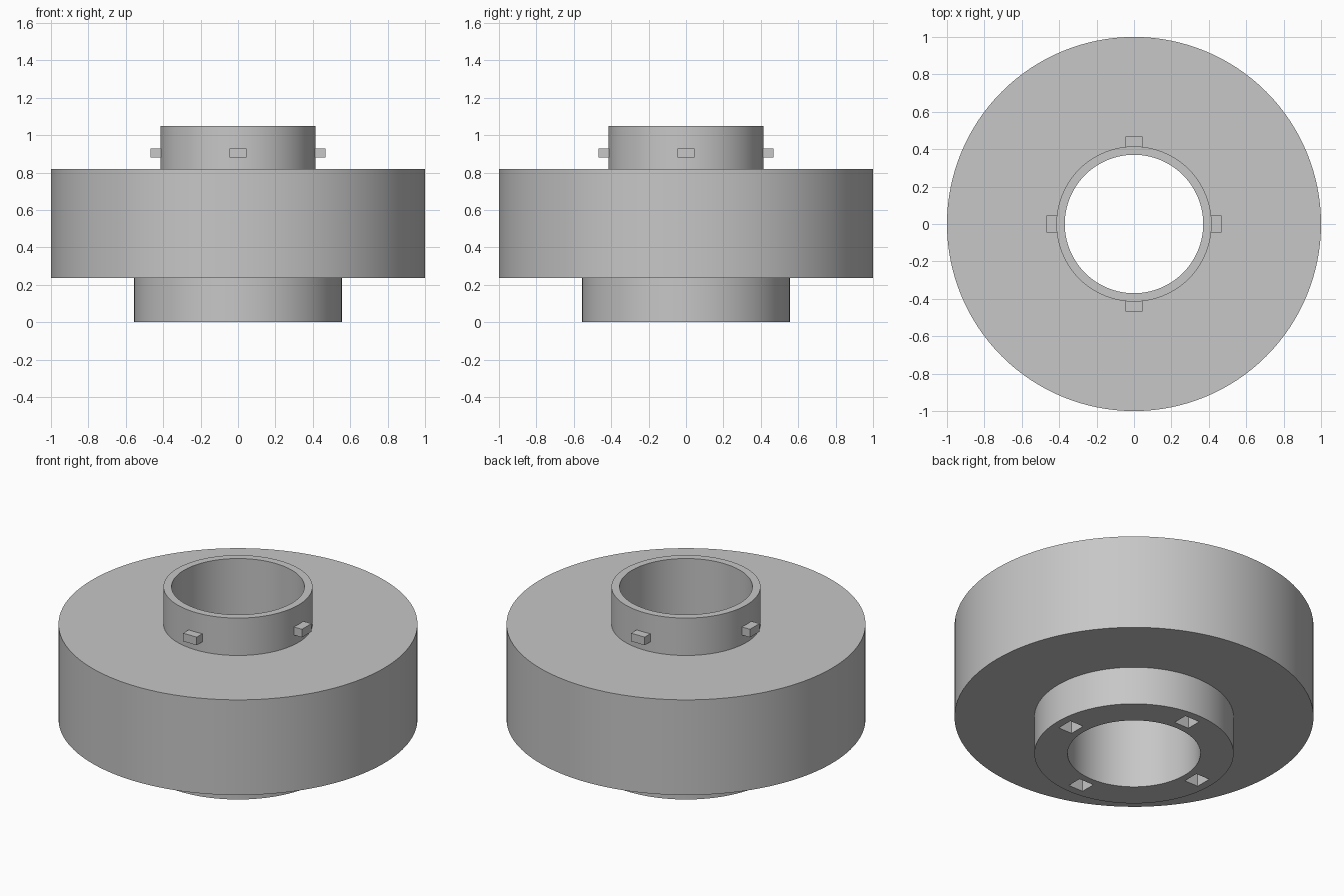
import bpy
import bmesh
from math import cos, sin, pi, radians
from mathutils import Matrix, Vector

SEGMENTS = 128

cube = bpy.data.objects.get("Cube")
if cube:
    bpy.data.objects.remove(cube, do_unlink=True)

grey = bpy.data.materials.new("plain grey")
grey.use_nodes = True
colour = (0.57, 0.57, 0.57, 1)
grey.diffuse_color = colour
grey.node_tree.nodes["Principled BSDF"].inputs["Base Color"].default_value = colour


def add_object(name, bm):
    bmesh.ops.recalc_face_normals(bm, faces=bm.faces)
    mesh = bpy.data.meshes.new(name)
    bm.to_mesh(mesh)
    bm.free()
    mesh.materials.append(grey)
    obj = bpy.data.objects.new(name, mesh)
    bpy.context.collection.objects.link(obj)
    return obj


def lathe(name, profile):
    """Spin a closed (radius, height) profile around z."""
    bm = bmesh.new()
    rings = [[bm.verts.new((r * cos(a), r * sin(a), z)) for r, z in profile]
             for a in (2 * pi * i / SEGMENTS for i in range(SEGMENTS))]
    n = len(profile)
    for i in range(SEGMENTS):
        a, b = rings[i], rings[(i + 1) % SEGMENTS]
        for j in range(n):
            k = (j + 1) % n
            bm.faces.new((a[j], b[j], b[k], a[k]))
    return add_object(name, bm)


def four_boxes(name, inner, outer, width, bottom, top):
    """Four boxes around the axis, each spanning inner to outer radius."""
    bm = bmesh.new()
    centre = Vector(((inner + outer) / 2, 0, (bottom + top) / 2))
    size = Vector((outer - inner, width, top - bottom))
    box = Matrix.LocRotScale(centre, None, size)
    for i in range(4):
        turn = Matrix.Rotation(i * pi / 2, 4, 'Z')
        bmesh.ops.create_cube(bm, size=1, matrix=turn @ box)
    return add_object(name, bm)


# Hollow body: lower hub, wide drum and upper collar around one bore
BORE, HUB, DRUM, COLLAR = 0.37, 0.555, 1.0, 0.415
body = lathe("body", [
    (BORE, 0), (HUB, 0), (HUB, 0.235), (DRUM, 0.235),
    (DRUM, 0.82), (COLLAR, 0.82), (COLLAR, 1.05), (BORE, 1.05)])

# Pockets in the underside of the hub
cutter = four_boxes("slot_cutter", 0.412, 0.505, 0.1, -0.1, 0.1)
cutter.hide_render = True
slots = body.modifiers.new("slots", 'BOOLEAN')
slots.operation = 'DIFFERENCE'
slots.solver = 'EXACT'
slots.object = cutter
bpy.ops.object.select_all(action='DESELECT')
body.select_set(True)
bpy.context.view_layer.objects.active = body
bpy.ops.object.modifier_apply(modifier=slots.name)
bpy.data.objects.remove(cutter, do_unlink=True)
bpy.ops.object.shade_smooth_by_angle(angle=radians(30))

# Locking tabs on the collar
four_boxes("locking_tabs", 0.41, 0.467, 0.092, 0.88, 0.93)
